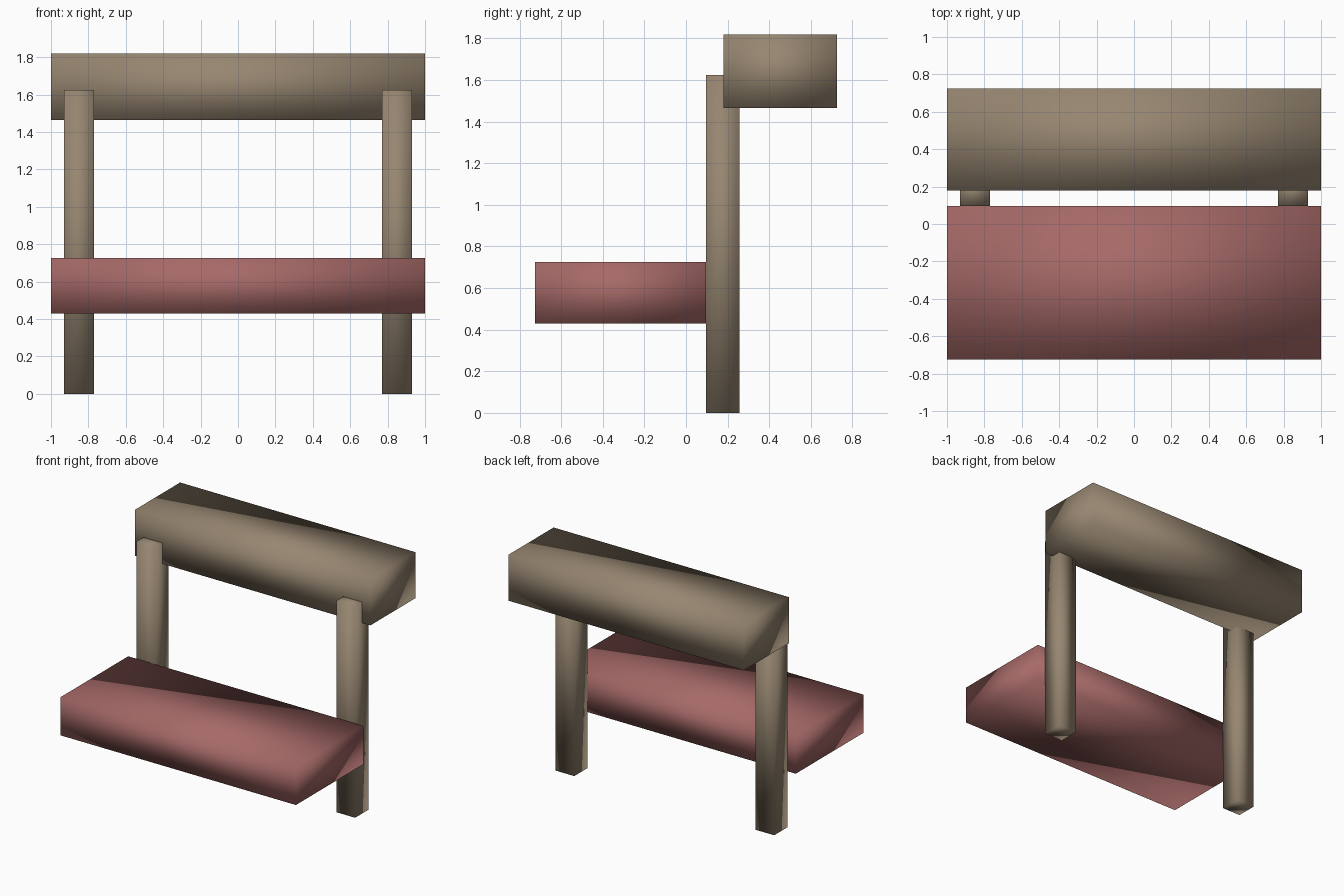
import bpy
import bmesh
from mathutils import Vector

cube = bpy.data.objects.get("Cube")
if cube:
    bpy.data.objects.remove(cube, do_unlink=True)


def make_material(name, rgb):
    mat = bpy.data.materials.new(name)
    mat.use_nodes = True
    mat.diffuse_color = (*rgb, 1)
    mat.node_tree.nodes["Principled BSDF"].inputs["Base Color"].default_value = (*rgb, 1)
    return mat


def make_box(name, low, high, mat):
    """Soft-shaded box spanning two opposite corners."""
    low, high = Vector(low), Vector(high)
    mesh = bpy.data.meshes.new(name)
    bm = bmesh.new()
    bmesh.ops.create_cube(bm, size=1)
    bmesh.ops.scale(bm, vec=high - low, verts=bm.verts)
    for face in bm.faces:
        face.smooth = True
    bm.to_mesh(mesh)
    bm.free()
    mesh.materials.append(mat)
    obj = bpy.data.objects.new(name, mesh)
    obj.location = (low + high) / 2
    bpy.context.collection.objects.link(obj)
    return obj


wood = make_material("brown wood", (0.31, 0.24, 0.165))
red = make_material("dusty red", (0.38, 0.143, 0.138))

# Wide seat in front of the posts
make_box("seat", (-1, -0.725, 0.43), (1, 0.095, 0.725), red)

# Thick top beam overlapping the back of the posts
make_box("top_beam", (-1, 0.18, 1.465), (1, 0.725, 1.82), wood)

# Pair of upright posts
for side, x in (("left", 0.85), ("right", -0.85)):
    make_box(side + "_post", (x - 0.08, 0.095, 0), (x + 0.08, 0.257, 1.625), wood)
